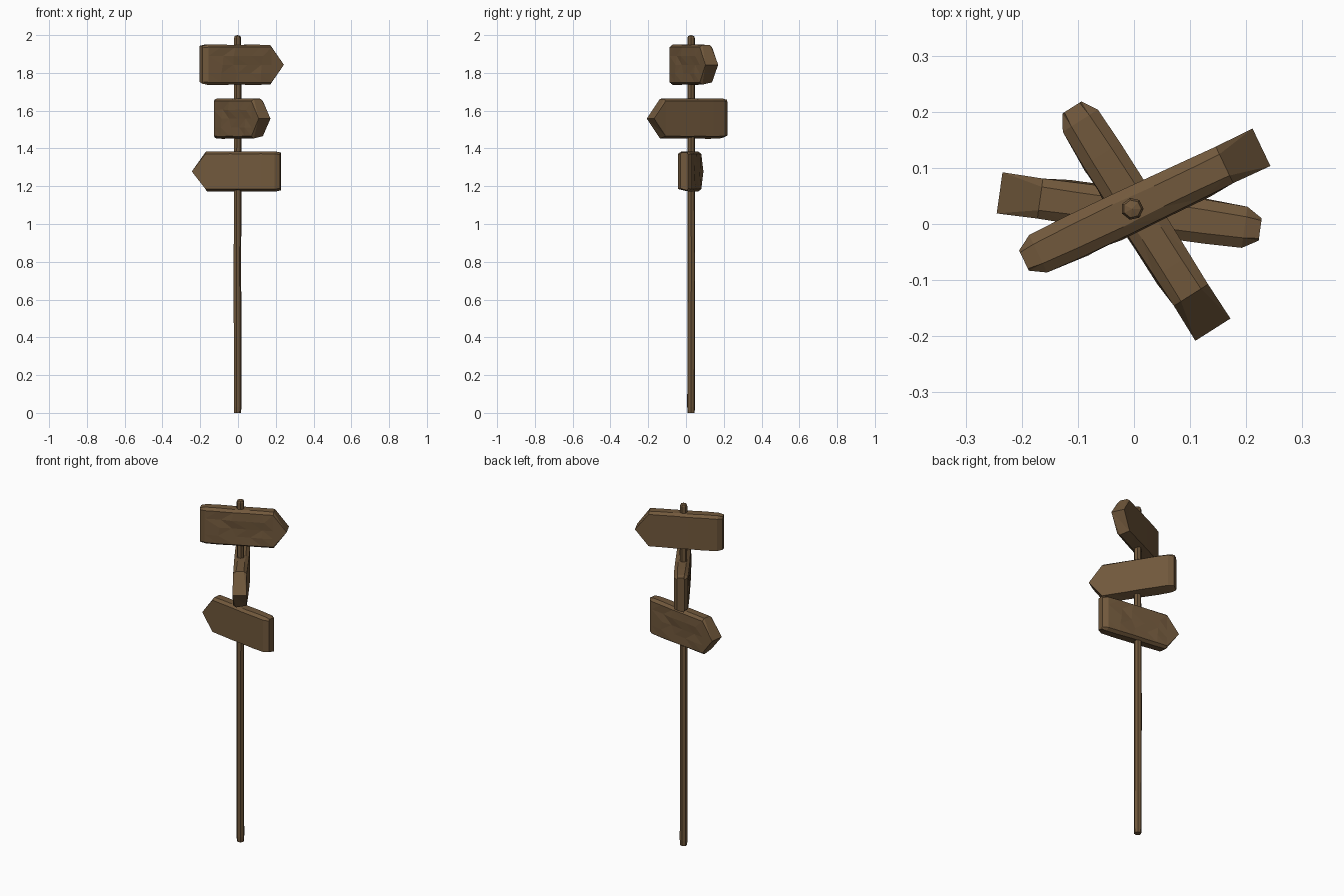
import bpy, bmesh, math, random
from mathutils import Vector, Matrix

if "Cube" in bpy.data.objects:
    bpy.data.objects.remove(bpy.data.objects["Cube"])

random.seed(4)
wood = bpy.data.materials.new("weathered_wood")
wood.diffuse_color = (0.165, 0.098, 0.045, 1)
wood.use_nodes = True
wood.node_tree.nodes["Principled BSDF"].inputs["Base Color"].default_value = wood.diffuse_color


def loft(name, rings, apex=None):
    """Skin closed rings of equal size, cap both ends (optionally to an apex)."""
    bm = bmesh.new()
    loops = [[bm.verts.new(p) for p in ring] for ring in rings]
    n = len(loops[0])
    for a, b in zip(loops, loops[1:]):
        for i in range(n):
            j = (i + 1) % n
            bm.faces.new((a[i], a[j], b[j], b[i]))
    bm.faces.new(loops[0][::-1])
    if apex:
        tip = bm.verts.new(apex)
        for i in range(n):
            bm.faces.new((loops[-1][i], loops[-1][(i + 1) % n], tip))
    bmesh.ops.remove_doubles(bm, verts=bm.verts, dist=0.0005)
    bmesh.ops.triangulate(bm, faces=[f for f in bm.faces if len(f.verts) == 4])
    bmesh.ops.recalc_face_normals(bm, faces=bm.faces)
    mesh = bpy.data.meshes.new(name)
    bm.to_mesh(mesh)
    bm.free()
    mesh.materials.append(wood)
    return mesh


def place(name, mesh, loc, angle=0):
    ob = bpy.data.objects.new(name, mesh)
    ob.location = loc
    ob.rotation_euler.z = math.radians(angle)
    bpy.context.collection.objects.link(ob)
    return ob


# Post: slim hand-cut seven-sided pole with a chamfered, slightly peaked top
def post_ring(z, r, dx=0, dy=0):
    return [(dx + r * math.cos(math.tau * i / 7), dy + r * math.sin(math.tau * i / 7), z)
            for i in range(7)]


post = loft("post", [post_ring(0, 0.019), post_ring(0.03, 0.021), post_ring(0.8, 0.021, -0.001, 0.001),
                     post_ring(1.45, 0.020, 0.001), post_ring(1.985, 0.020), post_ring(1.995, 0.016)],
            apex=(0, 0, 2.0))
place("post", post, (-0.003, 0.027, 0))


# Sign board: pointing along +x, chamfered long edges, carved on its -y face
def board_ring(x, t, h, cy, cz, carve=0.0):
    pts = [(t, -h + cz), (t, h - cz), (t - cy, h), (-t + cy, h), (-t, h - cz)]
    pts += [(-t, (h - cz) * k) for k in (0.5, 0.0, -0.5)]
    pts += [(-t, -h + cz), (-t + cy, -h)]
    ring = []
    for i, (y, z) in enumerate(pts):
        inner = 5 <= i <= 7
        ring.append((x + (random.uniform(-0.018, 0.018) if inner and carve else 0),
                     y + (random.uniform(-carve, carve) if inner else 0), z))
    return ring


board = loft("sign_board", [
    board_ring(-0.214, 0.020, 0.100, 0.004, 0.010),
    board_ring(-0.186, 0.037, 0.106, 0.018, 0.013),
    board_ring(-0.115, 0.039, 0.107, 0.018, 0.013, 0.004),
    board_ring(-0.030, 0.039, 0.105, 0.017, 0.012, 0.004),
    board_ring(0.050, 0.038, 0.106, 0.018, 0.012, 0.004),
    board_ring(0.120, 0.037, 0.106, 0.017, 0.013, 0.004),
    board_ring(0.182, 0.036, 0.105, 0.015, 0.012),
    board_ring(0.255, 0.037, 0.0, 0.0, 0.0),
])
place("upper_sign", board, (-0.003, 0.027, 1.843), 25.5)
place("middle_sign", board, (0.004, 0.027, 1.558), -57.6)
place("lower_sign", board, (0.013, 0.020, 1.278), 172)
